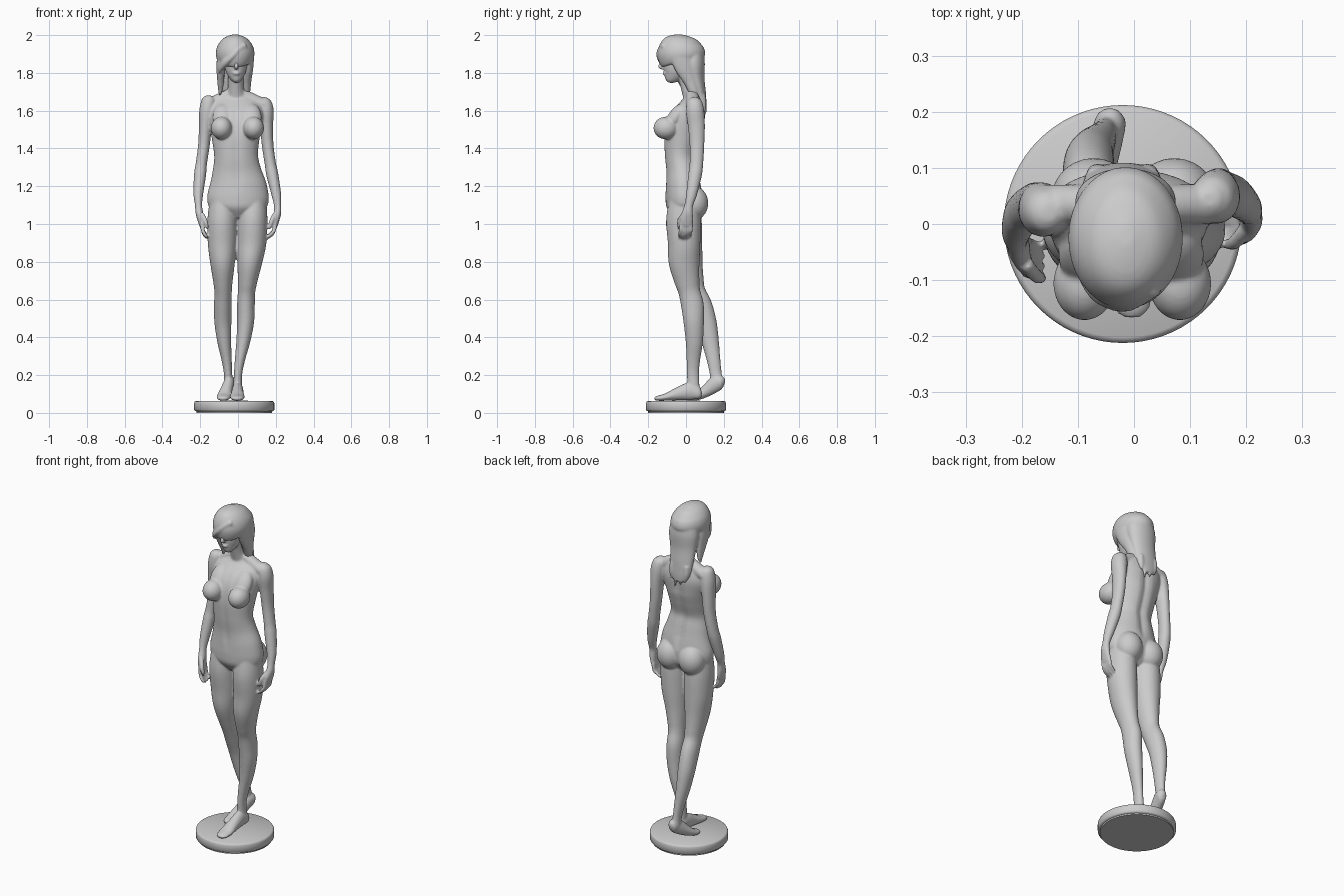
import bpy, bmesh, math
from mathutils import Vector, Matrix


def catmull(pts, steps=5):
    """Smoothly resample a list of (x, y, z, rx, ry) sections."""
    out = []
    for i in range(len(pts) - 1):
        p0, p1 = pts[max(i - 1, 0)], pts[i]
        p2, p3 = pts[i + 1], pts[min(i + 2, len(pts) - 1)]
        for s in range(steps):
            t = s / steps
            out.append([0.5 * (2 * b + (c - a) * t + (2 * a - 5 * b + 4 * c - d) * t * t
                               + (3 * b - a - 3 * c + d) * t ** 3)
                        for a, b, c, d in zip(p0, p1, p2, p3)])
    out.append(list(pts[-1]))
    return out


def loft(bm, pts, n=28, shape=None):
    """Elliptical sections swept along their centre line, closed at both ends."""
    secs = catmull(pts)
    cen = [Vector(s[:3]) for s in secs]
    rings = []
    for i, s in enumerate(secs):
        t = (cen[min(i + 1, len(cen) - 1)] - cen[max(i - 1, 0)]).normalized()
        side = (Vector((1, 0, 0)) - t * t.x).normalized()
        up = t.cross(side)
        rx, ry = max(s[3], 0.003), max(s[4], 0.003)
        ring = []
        for k in range(n):
            a = math.tau * k / n
            co = cen[i] + side * rx * math.cos(a) + up * ry * math.sin(a)
            ring.append(bm.verts.new(shape(co, s) if shape else co))
        rings.append(ring)
    faces = [bm.faces.new(rings[0][::-1]), bm.faces.new(rings[-1])]
    for a, b in zip(rings, rings[1:]):
        for k in range(n):
            j = (k + 1) % n
            faces.append(bm.faces.new((a[k], a[j], b[j], b[k])))
    bmesh.ops.recalc_face_normals(bm, faces=faces)


def blob(bm, c, r, tilt=0):
    m = Matrix.Translation(c) @ Matrix.Rotation(tilt, 4, 'X') @ Matrix.Diagonal((*r, 1))
    bmesh.ops.create_uvsphere(bm, u_segments=24, v_segments=16, radius=1, matrix=m)


def finish(bm, name, voxel=None, smooth=6):
    me = bpy.data.meshes.new(name)
    bm.to_mesh(me)
    bm.free()
    ob = bpy.data.objects.new(name, me)
    bpy.context.collection.objects.link(ob)
    if voxel:
        r = ob.modifiers.new("fuse", 'REMESH')
        r.mode, r.voxel_size, r.use_smooth_shade = 'VOXEL', voxel, True
        s = ob.modifiers.new("soften", 'SMOOTH')
        s.factor, s.iterations = 0.5, smooth
    return ob


def grooves(co, s):
    """Spine furrow at the back and a shallow midline at the front."""
    w = max(0, min(1, (co.z - 1.16) / 0.08, (1.66 - co.z) / 0.06))
    g = math.exp(-((co.x - s[0]) / 0.022) ** 2) * w
    co.y += -0.014 * g if co.y > s[1] else 0.006 * g
    return co


body = bmesh.new()

# torso and neck
loft(body, [(0, -.015, 1.03, .03, .05), (0, -.012, 1.08, .14, .09), (0, -.01, 1.13, .163, .098),
            (0, -.013, 1.20, .153, .095), (-.006, -.02, 1.28, .13, .087),
            (-.01, -.03, 1.36, .116, .085), (-.012, -.022, 1.45, .126, .098),
            (-.012, -.005, 1.53, .138, .1), (-.01, .022, 1.60, .145, .08),
            (-.01, .034, 1.65, .12, .056), (-.01, .034, 1.685, .06, .042)], 40, grooves)
loft(body, [(-.01, .034, 1.60, .06, .045), (-.01, .03, 1.67, .052, .045),
            (-.012, .015, 1.73, .042, .044), (-.012, -.005, 1.82, .044, .05)])

# chest and seat masses
for sx in (-1, 1):
    blob(body, (sx * .085 - .003, -.106, 1.508), (.056, .066, .06))
    blob(body, (sx * .075 - .005, -.055, 1.565), (.055, .04, .085), -.6)
    blob(body, (sx * .072, .044, 1.11), (.076, .074, .088))
    # collar and shoulder slope
    loft(body, [(sx * .03 - .01, .03, 1.70, .02, .03), (sx * .08 - .01, .035, 1.66, .035, .035),
                (sx * .15 - .01, .035, 1.63, .03, .035)])

# legs: shared radii, individual paths
leg_r = [(.07, .08), (.079, .091), (.077, .086), (.066, .082), (.052, .067), (.046, .058),
         (.047, .06), (.045, .054), (.037, .046), (.027, .036), (.022, .032), (.025, .033)]
front_path = [(.08, -.01, 1.12), (.077, -.014, 1.02), (.073, -.01, .9), (.062, -.01, .8),
              (.051, .005, .7), (.045, .018, .64), (.042, .034, .57), (.04, .041, .48),
              (.028, .044, .38), (.01, .039, .28), (0, .037, .2), (-.002, .042, .1)]
back_path = [(-.08, -.01, 1.12), (-.083, -.008, 1.02), (-.083, 0, .9), (-.082, .006, .8),
             (-.08, .028, .7), (-.079, .046, .64), (-.08, .078, .57), (-.08, .108, .48),
             (-.073, .128, .38), (-.06, .146, .28), (-.053, .157, .21), (-.05, .165, .16)]
for path in (front_path, back_path):
    loft(body, [p + r for p, r in zip(path, leg_r)])

# feet, heel to toe
loft(body, [(0, .084, .098, .01, .012), (0, .07, .1, .026, .03), (-.002, .025, .115, .03, .047),
            (-.003, -.045, .1, .034, .034), (-.004, -.105, .084, .039, .02),
            (-.004, -.15, .077, .032, .013), (-.004, -.167, .075, .014, .007)])
loft(body, [(-.036, .205, .165, .01, .014), (-.04, .19, .165, .026, .032),
            (-.047, .16, .155, .029, .042), (-.062, .11, .118, .033, .033),
            (-.074, .06, .088, .038, .021), (-.08, .02, .078, .032, .014), (-.082, .002, .075, .014, .008)])

# arms: shared radii, individual paths
arm_r = [(.015, .015), (.036, .038), (.043, .048), (.035, .045), (.031, .039), (.03, .036),
         (.032, .036), (.026, .029), (.019, .023), (.02, .029), (.015, .036), (.011, .03)]
right_arm = [(.138, .045, 1.672), (.138, .045, 1.65), (.146, .048, 1.6), (.151, .055, 1.52),
             (.157, .058, 1.42), (.171, .055, 1.32), (.182, .048, 1.26), (.202, .03, 1.16),
             (.209, .015, 1.1), (.209, .008, 1.06), (.204, .003, 1.02), (.198, .002, .99)]
left_arm = [(-.152, .022, 1.68), (-.154, .022, 1.66), (-.162, .025, 1.6), (-.172, .03, 1.52),
            (-.18, .034, 1.42), (-.194, .027, 1.32), (-.201, .014, 1.26), (-.21, -.014, 1.16),
            (-.209, -.033, 1.1), (-.205, -.043, 1.06), (-.199, -.053, 1.02), (-.193, -.058, .99)]
for path, sx, curl in ((right_arm, -1, .03), (left_arm, 1, .022)):
    loft(body, [p + r for p, r in zip(path, arm_r)])
    x, y, z = path[-1]
    # fingers and thumb
    for k in range(4):
        fy, d = y + (k - 1.5) * .018, (.006, .0, .003, .012)[k]
        loft(body, [(x, fy, z + .02, .01, .01), (x + sx * .006, fy - .003, z - .02, .0105, .0105),
                    (x + sx * curl * .7, fy - .006, z - .048 + d, .0095, .0095),
                    (x + sx * curl * 1.5, fy - .008, z - .068 + d, .006, .006)], 12)
    loft(body, [(x, y - .012, z + .065, .013, .013), (x + sx * .018, y - .034, z + .03, .013, .013),
                (x + sx * .028, y - .038, z, .01, .01), (x + sx * .032, y - .038, z - .018, .006, .006)], 12)

# head: jaw and face, nose, mouth
loft(body, [(-.008, -.085, 1.748, .012, .014), (-.008, -.08, 1.765, .029, .034),
            (-.01, -.064, 1.80, .05, .058), (-.012, -.048, 1.85, .063, .078),
            (-.013, -.045, 1.90, .068, .083), (-.013, -.035, 1.95, .05, .06)])
loft(body, [(-.009, -.122, 1.885, .006, .008), (-.009, -.132, 1.85, .009, .01),
            (-.009, -.138, 1.832, .011, .01), (-.009, -.122, 1.822, .009, .006)], 14)
blob(body, (-.009, -.112, 1.797), (.02, .012, .01))
finish(body, "figure", .0055, 6)

# hair: crown, long back fall
hair = bmesh.new()
loft(hair, [(-.015, -.02, 1.862, .08, .108), (-.015, -.023, 1.875, .097, .122),
            (-.015, -.025, 1.91, .102, .126), (-.015, -.025, 1.95, .09, .112),
            (-.015, -.022, 1.985, .058, .078), (-.015, -.02, 2.002, .014, .02)], 36)
loft(hair, [(-.02, .098, 1.585, .03, .01), (-.02, .088, 1.62, .063, .022),
            (-.02, .07, 1.69, .072, .036), (-.018, .052, 1.77, .08, .046),
            (-.015, .04, 1.85, .09, .06), (-.015, .03, 1.92, .08, .06)], 32)
# side locks and swept fringe
loft(hair, [(-.085, -.04, 1.90, .025, .05), (-.092, -.03, 1.83, .022, .05),
            (-.092, -.01, 1.76, .018, .035), (-.093, 0, 1.71, .012, .02), (-.097, 0, 1.68, .004, .006)])
loft(hair, [(.06, -.03, 1.90, .026, .06), (.057, -.01, 1.83, .024, .05),
            (.047, .02, 1.76, .024, .035), (.043, .045, 1.69, .02, .025), (.04, .06, 1.63, .006, .01)])
loft(hair, [(.04, -.1, 1.94, .02, .03), (-.01, -.122, 1.905, .02, .035),
            (-.06, -.115, 1.865, .02, .03), (-.09, -.085, 1.825, .012, .02), (-.1, -.07, 1.80, .004, .006)])
# loose strand tips
for x, z in ((-.065, 1.585), (-.035, 1.565), (0, 1.55), (.025, 1.59)):
    loft(hair, [(x, .082, 1.68, .02, .022), (x, .092, 1.63, .018, .016), (x + .005, .096, z, .004, .004)], 14)
finish(hair, "hair", .0055, 5)

# base: turned disc with softened rims
base = bmesh.new()
prof = [(.0, 0), (.2, 0), (.2, .008), (.207, .01), (.212, .016), (.212, .052), (.209, .059), (.202, .063), (0, .065)]
vs = [base.verts.new((r, 0, z)) for r, z in prof]
es = [base.edges.new(p) for p in zip(vs, vs[1:])]
bmesh.ops.spin(base, geom=vs + es, axis=(0, 0, 1), cent=(0, 0, 0), steps=72, angle=math.tau)
bmesh.ops.remove_doubles(base, verts=base.verts, dist=1e-5)
bmesh.ops.recalc_face_normals(base, faces=base.faces)
disc = finish(base, "base")
disc.location.x = -.02
bpy.context.view_layer.objects.active = disc
disc.select_set(True)
bpy.ops.object.shade_smooth_by_angle(angle=math.radians(40))
